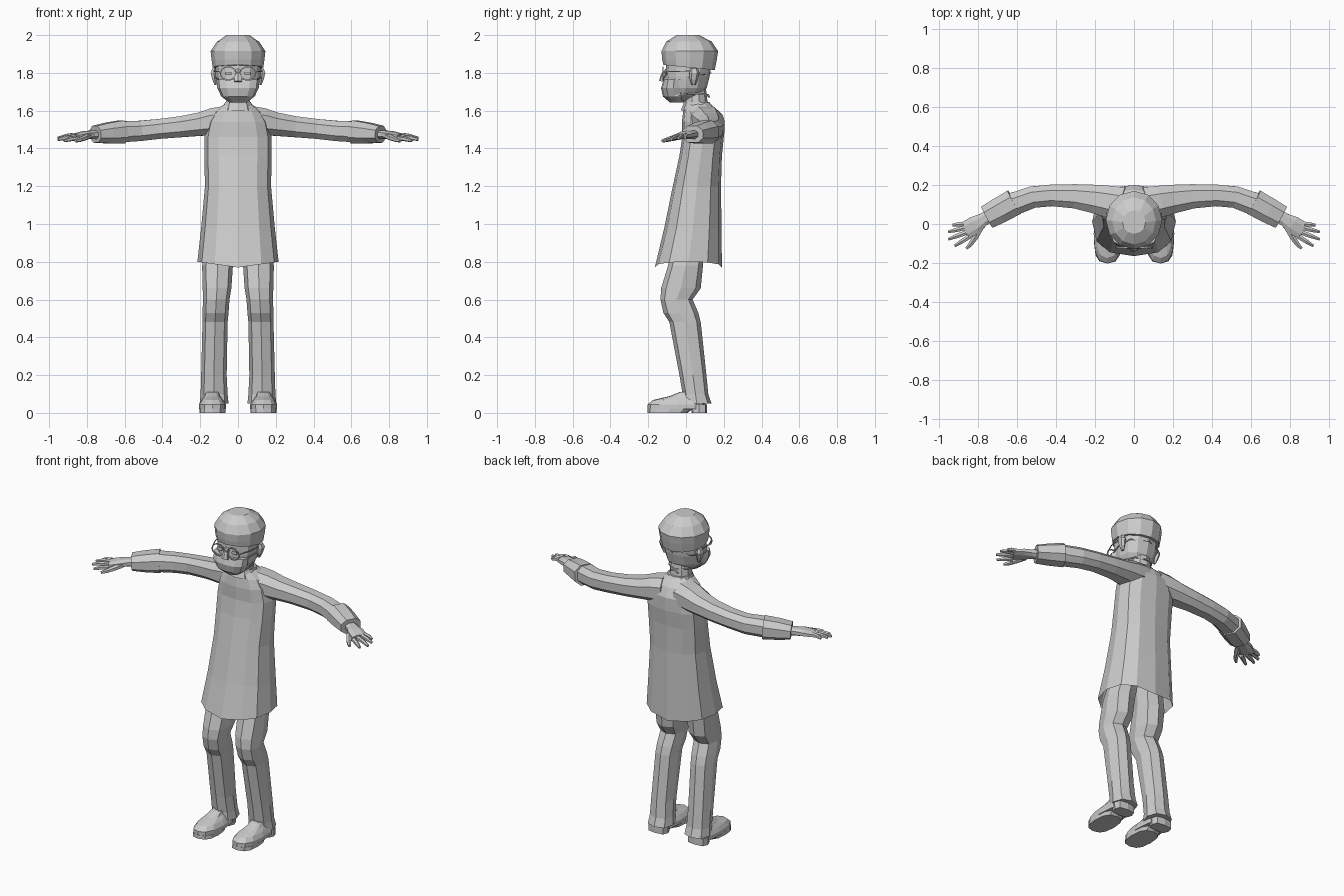
import bpy, bmesh, math
from mathutils import Vector

grey = bpy.data.materials.new("plain_grey")
grey.diffuse_color = (0.6, 0.6, 0.6, 1)


def spow(v, e):
    return math.copysign(abs(v) ** e, v)


def loft(name, rings, mirror=False, cap_start=True, cap_end=True):
    """Skin a list of equal-length point rings."""
    bm = bmesh.new()
    vs = [[bm.verts.new(p) for p in r] for r in rings]
    n = len(vs[0])
    for a, b in zip(vs, vs[1:]):
        for i in range(n):
            bm.faces.new((a[i], a[(i + 1) % n], b[(i + 1) % n], b[i]))
    if cap_start:
        bm.faces.new(vs[0][::-1])
    if cap_end:
        bm.faces.new(vs[-1])
    bmesh.ops.recalc_face_normals(bm, faces=bm.faces)
    me = bpy.data.meshes.new(name)
    bm.to_mesh(me)
    bm.free()
    me.materials.append(grey)
    ob = bpy.data.objects.new(name, me)
    bpy.context.collection.objects.link(ob)
    if mirror:
        ob.modifiers.new("mirror", "MIRROR").use_mirror_merge = False
    return ob


def stack(name, levels, n=12, e=0.8, cx=None, lift=0.0, **kw):
    """Horizontal rings: (z, x0, x1, y0, y1); lift raises the sides of the first ring."""
    rings = []
    for k, (z, x0, x1, y0, y1) in enumerate(levels):
        r = []
        for i in range(n):
            t = 2 * math.pi * i / n
            s, c = spow(math.sin(t), e), spow(math.cos(t), e)
            r.append(((x0 + x1) / 2 + (x1 - x0) / 2 * s,
                      (y0 + y1) / 2 - (y1 - y0) / 2 * c,
                      z + (lift * abs(s) if k == 0 else 0)))
        rings.append(r)
    return loft(name, rings, **kw)


def tube(name, path, n=8, e=0.85, **kw):
    """Rings square to a path of (x, y, z, half width, half height)."""
    pts = [Vector(p[:3]) for p in path]
    rings = []
    for k, p in enumerate(path):
        d = (pts[min(k + 1, len(pts) - 1)] - pts[max(k - 1, 0)]).normalized()
        side = d.cross(Vector((0, 0, 1))).normalized()
        up = side.cross(d)
        rings.append([pts[k] + side * p[3] * spow(math.cos(2 * math.pi * (i + .5) / n), e) * 1.06
                      + up * p[4] * spow(math.sin(2 * math.pi * (i + .5) / n), e) * 1.06
                      for i in range(n)])
    return loft(name, rings, **kw)


def sym(z, hx, y0, y1):
    return (z, -hx, hx, y0, y1)


# Long coat, open at the hem
stack("coat", [sym(.77, .215, -.165, .19), sym(.98, .195, -.115, .188), sym(1.2, .175, -.07, .185),
               sym(1.36, .178, -.035, .19), sym(1.46, .178, -.02, .2), sym(1.54, .16, -.022, .2),
               sym(1.595, .125, -.015, .175), sym(1.64, .065, -.005, .125)],
      lift=.03, cap_start=False)
stack("collar", [sym(1.6, .085, -.028, .15), sym(1.645, .072, -.01, .125)], n=10, e=.9)
stack("neck", [sym(1.6, .07, -.015, .12), sym(1.72, .06, -.01, .105)], n=10, e=1)

# Head, mask and cap
stack("head", [sym(1.65, .045, -.08, .0), sym(1.68, .08, -.105, .075), sym(1.72, .105, -.11, .11),
               sym(1.78, .118, -.108, .125), sym(1.85, .12, -.105, .135)], e=.9)
stack("face_mask", [sym(1.643, .045, -.085, -.01), sym(1.675, .088, -.122, .0), sym(1.72, .11, -.132, .0),
                    sym(1.765, .114, -.118, -.01)], e=.85)
stack("cap_band", [sym(1.825, .134, -.12, .152), sym(1.87, .14, -.126, .163), sym(1.915, .145, -.13, .17)], e=1)
stack("cap_crown", [sym(1.915, .145, -.13, .17), sym(1.965, .112, -.105, .137), sym(2.0, .06, -.05, .07)], e=1)
# Lower the back edge of the cap band
for v in bpy.data.objects["cap_band"].data.vertices:
    if v.co.z < 1.83:
        v.co.z -= .1 * (v.co.y - .0) - .005

# Ears, nose and glasses
stack("ear", [(1.735, .112, .125, .03, .05), (1.765, .108, .138, .02, .062), (1.8, .108, .147, .018, .072),
              (1.822, .11, .138, .025, .062)], n=6, e=.9, mirror=True)
tube("nose", [(0, -.1, 1.815, .012, .01), (0, -.122, 1.785, .016, .012), (0, -.13, 1.755, .022, .012)], n=6)
rims = [[(.052 + (.042 + dr) * math.cos(a), -.122 + dy, 1.797 + (.036 + dr) * math.sin(a))
         for dr, dy in ((-.003, -.003), (.003, -.003), (.003, .003), (-.003, .003))]
        for a in [2 * math.pi * i / 10 for i in range(11)]]
loft("glasses_rim", rims, mirror=True)
tube("glasses_bridge", [(-.014, -.124, 1.802, .003, .003), (.014, -.124, 1.802, .003, .003)], n=4)
tube("glasses_temple", [(.092, -.122, 1.805, .003, .003), (.122, -.05, 1.808, .003, .003),
                        (.128, .045, 1.81, .003, .003)], n=4, mirror=True)
stack("eye", [(1.788, .035, .065, -.112, -.1), (1.797, .03, .07, -.114, -.1),
              (1.806, .035, .065, -.112, -.1)], n=6, mirror=True)
# Mask ties behind the head and neck
tube("upper_tie", [(.105, -.06, 1.765, .003, .004), (.122, .01, 1.775, .003, .004),
                   (.105, .09, 1.79, .003, .004), (0, .132, 1.8, .003, .004)], n=4, mirror=True)
tube("lower_tie", [(.088, -.06, 1.68, .003, .004), (.092, .02, 1.69, .003, .004),
                   (.06, .085, 1.69, .003, .004), (0, .113, 1.685, .003, .004)], n=4, mirror=True)
tube("tie_end", [(0, .115, 1.685, .006, .005), (.03, .122, 1.672, .005, .004)], n=4, mirror=True)

# Sleeves and cuffs
tube("sleeve", [(.06, .1, 1.55, .09, .075), (.13, .115, 1.54, .082, .073), (.2, .128, 1.528, .074, .062),
                (.3, .142, 1.515, .063, .056), (.42, .147, 1.503, .056, .053), (.52, .138, 1.493, .056, .054),
                (.64, .095, 1.487, .06, .056)], mirror=True)
tube("cuff", [(.615, .112, 1.487, .069, .062), (.69, .07, 1.481, .067, .055),
              (.755, .035, 1.475, .062, .045)], mirror=True)

# Hands
tube("palm", [(.72, .055, 1.475, .034, .024), (.775, .022, 1.473, .034, .022),
              (.815, -.004, 1.47, .046, .021), (.866, -.034, 1.463, .046, .014)], mirror=True)
fingers = {"little": ((.875, .0), (.93, -.005), 1.468), "ring": ((.87, -.02), (.953, -.04), 1.466),
           "middle": ((.862, -.044), (.953, -.078), 1.46), "index": ((.845, -.064), (.92, -.112), 1.453)}
for key, (a, b, z) in fingers.items():
    mid = [(p + q) / 2 for p, q in zip(a, b)]
    tube(key + "_finger", [(*a, z, .013, .013), (*mid, z - .002, .012, .012), (*b, z - .012, .007, .008)],
         n=6, mirror=True)
tube("thumb", [(.79, -.02, 1.465, .018, .015), (.815, -.068, 1.455, .016, .014),
               (.84, -.105, 1.445, .012, .011), (.86, -.125, 1.44, .007, .008)], n=6, mirror=True)

# Trousers with bent knees and flared hems
stack("trouser_leg", [(.05, .05, .203, -.02, .135), (.1, .055, .198, -.018, .118), (.2, .06, .195, -.035, .108),
                      (.48, .055, .188, -.088, .078), (.53, .05, .188, -.12, .065), (.6, .045, .185, -.135, .035),
                      (.66, .035, .187, -.132, .078), (.78, .027, .19, -.095, .09), (.9, .01, .165, -.07, .1)],
      n=8, e=.85, mirror=True)

# Shoes: upper, front sole and heel block
stack("shoe_upper", [(.02, .064, .207, -.203, .105), (.045, .064, .207, -.203, .105),
                     (.068, .078, .195, -.175, .095), (.088, .095, .18, -.09, .08), (.11, .1, .17, -.035, .07)],
      n=12, e=.75, mirror=True)
stack("shoe_sole", [(0, .066, .205, -.203, .01), (.022, .066, .205, -.203, .035)], n=12, e=.75, mirror=True)
stack("shoe_heel", [(0, .075, .2, .03, .11), (.045, .075, .2, .025, .11)], n=8, e=.6, mirror=True)
